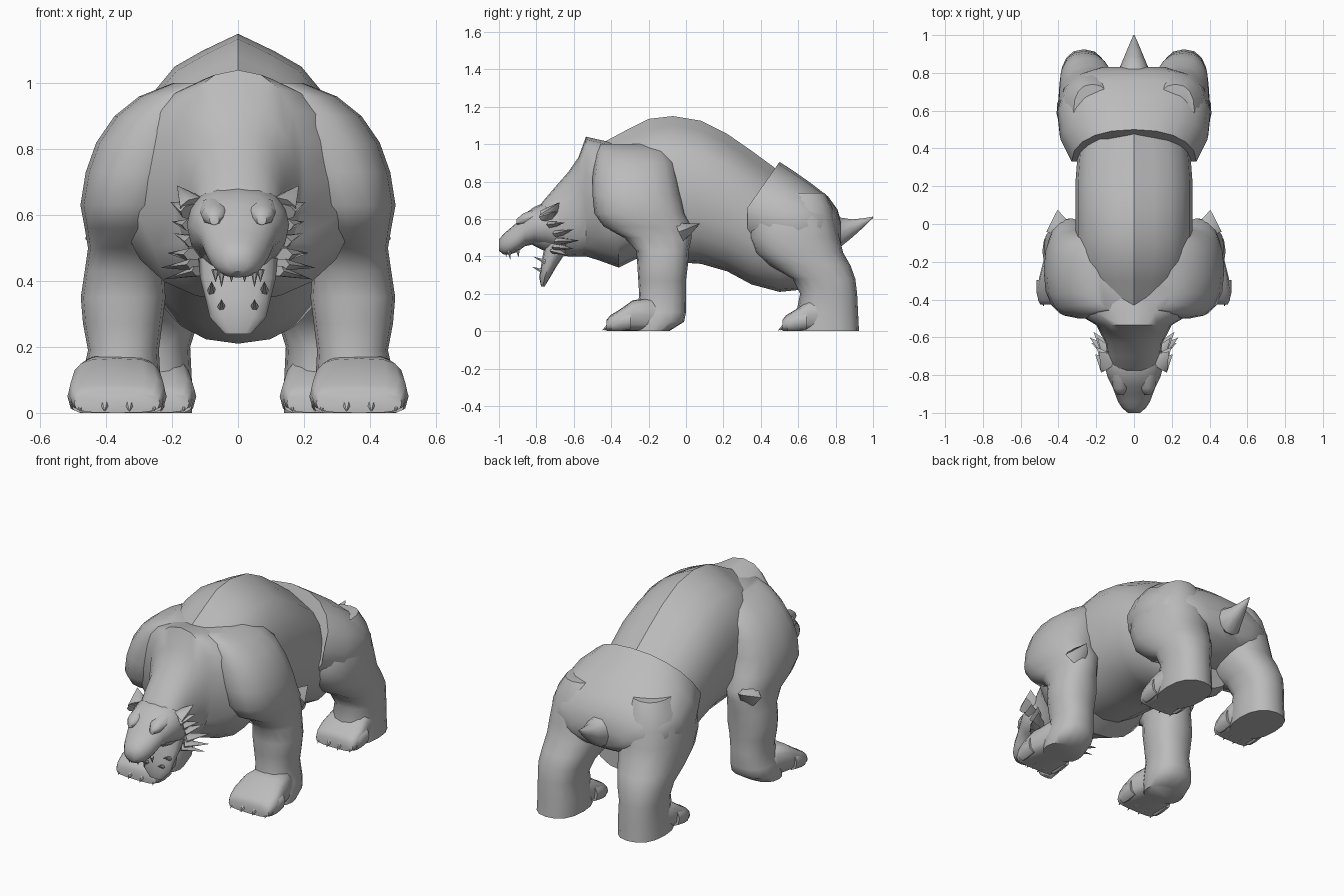
import bpy, bmesh, math
from mathutils import Vector

fur = bpy.data.materials.new("grey_fur")
fur.diffuse_color = (0.5, 0.5, 0.5, 1)


def finish(name, bm, angle=50):
    bmesh.ops.recalc_face_normals(bm, faces=bm.faces)
    me = bpy.data.meshes.new(name)
    bm.to_mesh(me)
    bm.free()
    ob = bpy.data.objects.new(name, me)
    bpy.context.collection.objects.link(ob)
    me.materials.append(fur)
    bpy.ops.object.select_all(action='DESELECT')
    ob.select_set(True)
    bpy.context.view_layer.objects.active = ob
    bpy.ops.object.shade_smooth_by_angle(angle=math.radians(angle))
    return ob


def super_circle(n, e):
    for i in range(n):
        a = 2 * math.pi * i / n
        c, s = math.cos(a), math.sin(a)
        yield math.copysign(abs(c) ** e, c), math.copysign(abs(s) ** e, s), i


def skin(bm, rings):
    n = len(rings[0])
    loops = [[bm.verts.new(p) for p in r] for r in rings]
    for a, b in zip(loops, loops[1:]):
        for i in range(n):
            bm.faces.new((a[i], a[(i + 1) % n], b[(i + 1) % n], b[i]))
    bm.faces.new(loops[0])
    bm.faces.new(loops[-1])


def along_y(bm, secs, xc=0, n=20, e=0.9, ridge=0):
    """Rows are y, bottom, top, half width and optional backward lean of the upper half."""
    rings = []
    for y, zb, zt, hw, *lean in secs:
        zc, rz = (zb + zt) / 2, (zt - zb) / 2
        rings.append([(xc + hw * c, y + (lean[0] if lean else 0) * max(s, 0),
                       zc + rz * s + (ridge if i == n // 4 else 0))
                      for c, s, i in super_circle(n, e)])
    skin(bm, rings)


def along_z(bm, secs, side=1, n=16, e=0.85):
    """Rows are z, x range, y range."""
    skin(bm, [[(side * ((x0 + x1) + (x1 - x0) * c) / 2, ((y0 + y1) + (y1 - y0) * s) / 2, z)
               for c, s, i in super_circle(n, e)] for z, x0, x1, y0, y1 in secs])


def spike(bm, base, tip, r, side=1, flat=1, n=6):
    b, t = Vector(base), Vector(tip)
    q = (t - b).to_track_quat('Z', 'Y')
    ring = []
    for i in range(n):
        a = 2 * math.pi * i / n
        p = b + q @ Vector((r * math.cos(a), r * flat * math.sin(a), 0))
        ring.append(bm.verts.new((p.x * side, p.y, p.z)))
    top = bm.verts.new((t.x * side, t.y, t.z))
    for i in range(n):
        bm.faces.new((ring[i], ring[(i + 1) % n], top))
    bm.faces.new(ring)


# Trunk with a spine ridge
bm = bmesh.new()
along_y(bm, [(-.45, .42, .97, .22), (-.3, .39, 1.05, .28), (-.2, .38, 1.1, .3),
             (-.07, .37, 1.115, .31), (.08, .36, 1.09, .31), (.22, .32, 1.02, .31),
             (.35, .25, .93, .30), (.5, .21, .82, .28), (.6, .22, .74, .22)], ridge=.035)
finish("trunk", bm, 40)

# Neck flaring into the raised shoulder collar
bm = bmesh.new()
along_y(bm, [(-.82, .46, .62, .09), (-.76, .43, .70, .125), (-.7, .41, .77, .14),
             (-.63, .40, .85, .15), (-.575, .40, .93, .18), (-.535, .40, 1.04, .2),
             (-.47, .38, 1.025, .31), (-.36, .34, 1.0, .36), (-.2, .42, .975, .37),
             (-.1, .5, .94, .33)])
finish("neck_and_collar", bm, 40)

# Rump with an open-looking leading rim
bm = bmesh.new()
along_y(bm, [(.33, .42, .905, .33, .17), (.45, .36, .86, .39, .12), (.6, .35, .79, .405, .07),
             (.72, .39, .72, .37, .04), (.79, .43, .65, .29, .02), (.83, .47, .58, .17)])
finish("rump", bm, 45)

# Tail
bm = bmesh.new()
along_y(bm, [(.76, .48, .66, .10), (.83, .45, .61, .075), (.89, .50, .60, .05),
             (.95, .555, .605, .025), (1, .605, .613, .003)], n=10)
finish("tail", bm)

fore = [(1.0, .02, .2, -.46, -.14), (.96, .03, .30, -.48, -.09), (.9, .06, .375, -.49, -.06),
        (.82, .09, .43, -.5, -.045), (.73, .13, .462, -.5, -.03), (.63, .17, .478, -.49, -.01),
        (.56, .2, .465, -.44, .03), (.5, .225, .455, -.33, .03), (.43, .225, .465, -.265, .015),
        (.35, .22, .477, -.26, .01), (.27, .23, .47, -.255, 0), (.19, .24, .455, -.25, 0),
        (.1, .235, .475, -.27, 0), (.05, .235, .485, -.28, -.01), (0, .25, .48, -.27, -.09)]
hind = [(.74, .12, .32, .45, .74), (.67, .07, .37, .37, .78), (.59, .05, .395, .335, .80),
        (.5, .05, .405, .335, .82), (.42, .06, .405, .37, .84), (.35, .09, .40, .45, .88),
        (.28, .12, .395, .57, .905), (.2, .145, .385, .61, .915), (.1, .14, .385, .59, .92),
        (0, .14, .39, .58, .925)]
foot_rows = [(.36, 0, .1, .09), (.27, 0, .18, .11), (.17, 0, .165, .135),
             (.1, 0, .115, .148), (.05, 0, .085, .14), (.03, 0, .06, .13)]

for side, tag in ((1, "left"), (-1, "right")):
    # Legs
    bm = bmesh.new()
    along_z(bm, fore, side)
    spike(bm, (.39, -.03, .53), (.405, .075, .575), .075, side, .8)
    finish("front_leg_" + tag, bm)
    bm = bmesh.new()
    along_z(bm, hind, side)
    finish("hind_leg_" + tag, bm)
    # Paws with toes and claws
    for part, xc, y0, w in (("front", .367, -.455, 1), ("hind", .268, .485, .92)):
        bm = bmesh.new()
        along_y(bm, [(y0 + d, b, t, h * w) for d, b, t, h in foot_rows], xc * side, 16, .6)
        for k in range(4):
            x = xc + (k - 1.5) * .075 * w
            d = .012 * abs(k - 1.5)
            along_y(bm, [(y0 + .14 + d, .01, .105, .036), (y0 + .08 + d, 0, .1, .038),
                         (y0 + .04 + d, 0, .07, .028)], x * side, 8, .9)
            spike(bm, (x, y0 + .06 + d, .045), (x, y0 + d, .003), .026, side)
        finish(part + "_paw_" + tag, bm)

# Head and muzzle
bm = bmesh.new()
along_y(bm, [(-.6, .44, .66, .12), (-.68, .43, .69, .15), (-.75, .45, .69, .155),
             (-.81, .465, .665, .14), (-.86, .455, .63, .115), (-.9, .425, .585, .1),
             (-.94, .41, .55, .085), (-.975, .41, .52, .062), (-1, .43, .49, .032)], n=16)
for side in (1, -1):
    along_y(bm, [(-.8, .58, .655, .045), (-.87, .57, .63, .04), (-.905, .57, .6, .015)],
            .072 * side, 8)
finish("head", bm)

# Hanging lower jaw
bm = bmesh.new()
along_z(bm, [(.47, -.12, .12, -.75, -.6), (.41, -.115, .115, -.765, -.65),
             (.35, -.1, .1, -.775, -.69), (.29, -.085, .085, -.785, -.725),
             (.24, -.04, .04, -.775, -.755)], n=12)
finish("lower_jaw", bm)

# Ears, cheek tufts and teeth
ears, tufts, teeth = bmesh.new(), bmesh.new(), bmesh.new()
for side in (1, -1):
    spike(ears, (.13, -.735, .625), (.185, -.675, .69), .062, side, .6, 8)
    spike(ears, (.14, -.75, .61), (.205, -.69, .64), .05, side, .5, 8)
    for base, tip, r in (((.13, -.69, .52), (.195, -.6, .545), .04),
                         ((.13, -.68, .48), (.215, -.57, .485), .045),
                         ((.13, -.69, .45), (.235, -.6, .44), .04),
                         ((.12, -.7, .43), (.225, -.63, .405), .035),
                         ((.14, -.72, .57), (.2, -.65, .58), .04)):
        spike(tufts, base, tip, r, side, .5)
    for x, y, z in ((.05, -.945, .38), (.068, -.9, .395), (.02, -.965, .395)):
        spike(teeth, (x, y, .435), (x, y + .005, z), .013, side)
    spike(teeth, (.05, -.765, .32), (.05, -.825, .345), .014, side)
    spike(teeth, (.08, -.75, .37), (.08, -.82, .4), .014, side)
finish("ears", ears)
finish("cheek_tufts", tufts)
finish("teeth", teeth)
